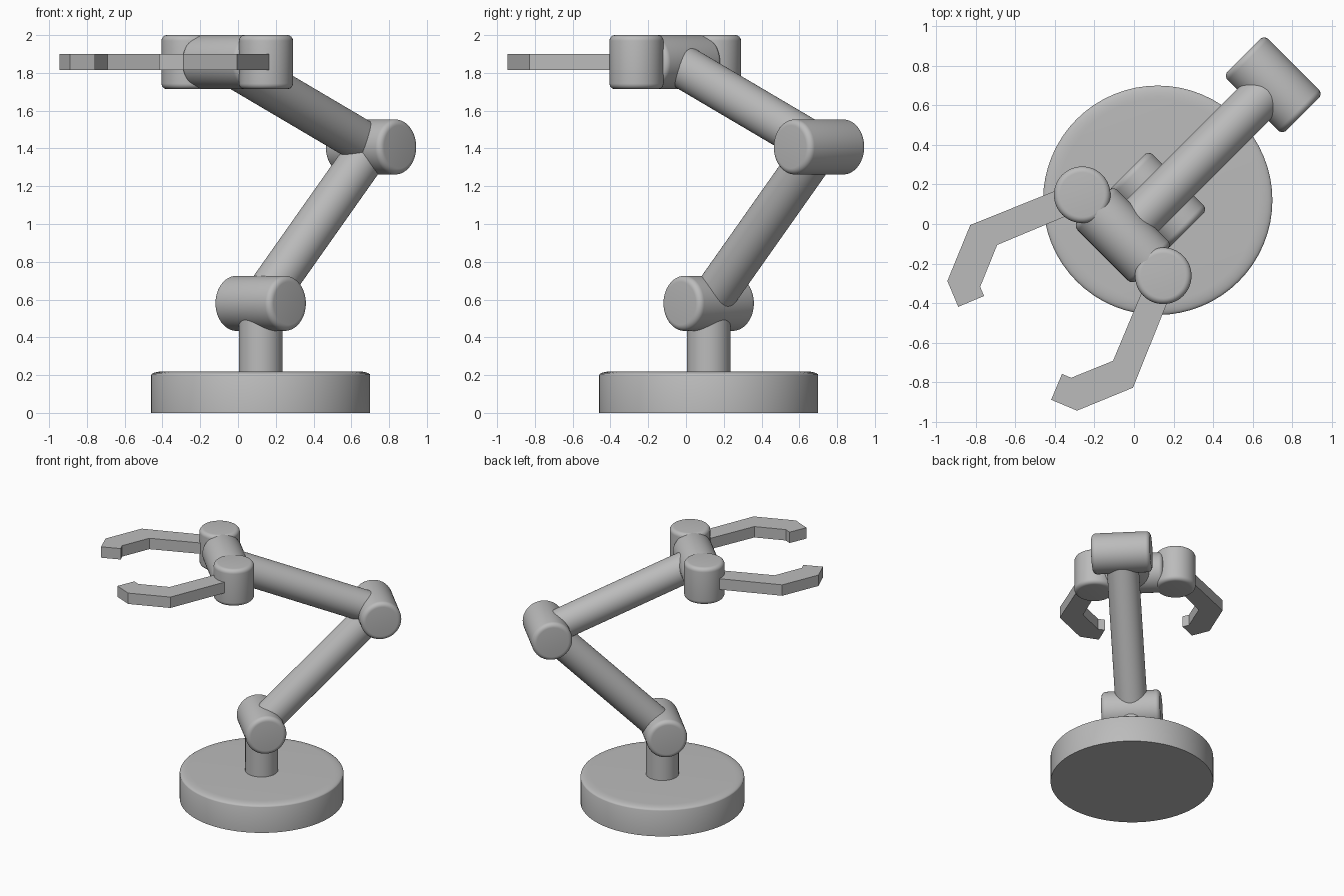
import bpy, bmesh, math
from mathutils import Vector, Matrix

cube = bpy.data.objects.get("Cube")
if cube:
    bpy.data.objects.remove(cube, do_unlink=True)

GREY = (0.5, 0.5, 0.5, 1.0)
mat = bpy.data.materials.new("plain grey")
mat.use_nodes = True
mat.diffuse_color = GREY
mat.node_tree.nodes["Principled BSDF"].inputs["Base Color"].default_value = GREY


def add_object(name, bm, smooth=True):
    bmesh.ops.recalc_face_normals(bm, faces=bm.faces)
    mesh = bpy.data.meshes.new(name)
    for face in bm.faces:
        face.smooth = smooth and len(face.verts) < 10   # round caps stay flat
    bm.to_mesh(mesh)
    bm.free()
    mesh.materials.append(mat)
    if smooth:
        mesh.set_sharp_from_angle(angle=math.radians(35))
    obj = bpy.data.objects.new(name, mesh)
    bpy.context.collection.objects.link(obj)
    return obj


def cylinder(name, start, end, radius, bevel=0.0, both=True, squash=1.0):
    """Cylinder between two points, with optionally rounded rims."""
    start, end = Vector(start), Vector(end)
    axis = end - start
    bm = bmesh.new()
    bmesh.ops.create_cone(bm, cap_ends=True, segments=64, radius1=radius,
                          radius2=radius, depth=axis.length * squash)
    if bevel:
        rims = [e for e in bm.edges
                if abs(e.verts[0].co.z - e.verts[1].co.z) < 1e-5
                and (both or e.verts[0].co.z > 0)]
        bmesh.ops.bevel(bm, geom=rims, offset=bevel, segments=6,
                        profile=0.5, affect='EDGES')
    turn = axis.to_track_quat('Z', 'Y').to_matrix().to_4x4()
    bm.transform(Matrix.Translation((start + end) / 2) @ turn
                 @ Matrix.Diagonal((1, 1, 1 / squash, 1)))
    return add_object(name, bm)


# Key points; the arm lies in the vertical plane x = y
AXIS = Vector((1, -1, 0)).normalized()
shoulder = Vector((0.12, 0.12, 0.58))
elbow = Vector((0.704, 0.704, 1.408))
wrist = Vector((-0.057, -0.057, 1.857))

# Base and column
cylinder("base", (0.12, 0.12, 0), (0.12, 0.12, 0.22), 0.58,
         bevel=0.07, both=False, squash=3.5)
cylinder("column", (0.12, 0.12, 0.2), shoulder, 0.116)

# Joint barrels
for name, centre in (("shoulder_joint", shoulder), ("elbow_joint", elbow),
                     ("wrist_joint", wrist)):
    cylinder(name, centre - AXIS * 0.211, centre + AXIS * 0.211, 0.146 if
             centre is not wrist else 0.143, bevel=0.032)

# Arm segments
cylinder("lower_arm", shoulder, elbow, 0.114)
cylinder("upper_arm", elbow, wrist, 0.114)

# Gripper: upright knuckles and hooked flat fingers
FINGER = [(-0.23, 0.235), (-0.828, -0.005), (-0.944, -0.288), (-0.889, -0.419),
          (-0.758, -0.364), (-0.778, -0.318), (-0.692, -0.106), (-0.29, 0.062)]
for side, sign in (("right", -1), ("left", 1)):
    c = wrist + AXIS * sign * 0.29
    up = Vector((0, 0, 0.143))
    cylinder(side + "_knuckle", c - up, c + up, 0.143, bevel=0.03)

    bm = bmesh.new()
    outline = [(x, y) if sign < 0 else (y, x) for x, y in FINGER]
    face = bm.faces.new([bm.verts.new((x, y, 1.815)) for x, y in outline])
    grown = bmesh.ops.extrude_face_region(bm, geom=[face])["geom"]
    bmesh.ops.translate(bm, vec=(0, 0, 0.085),
                        verts=[v for v in grown if isinstance(v, bmesh.types.BMVert)])
    add_object(side + "_finger", bm, smooth=False)
